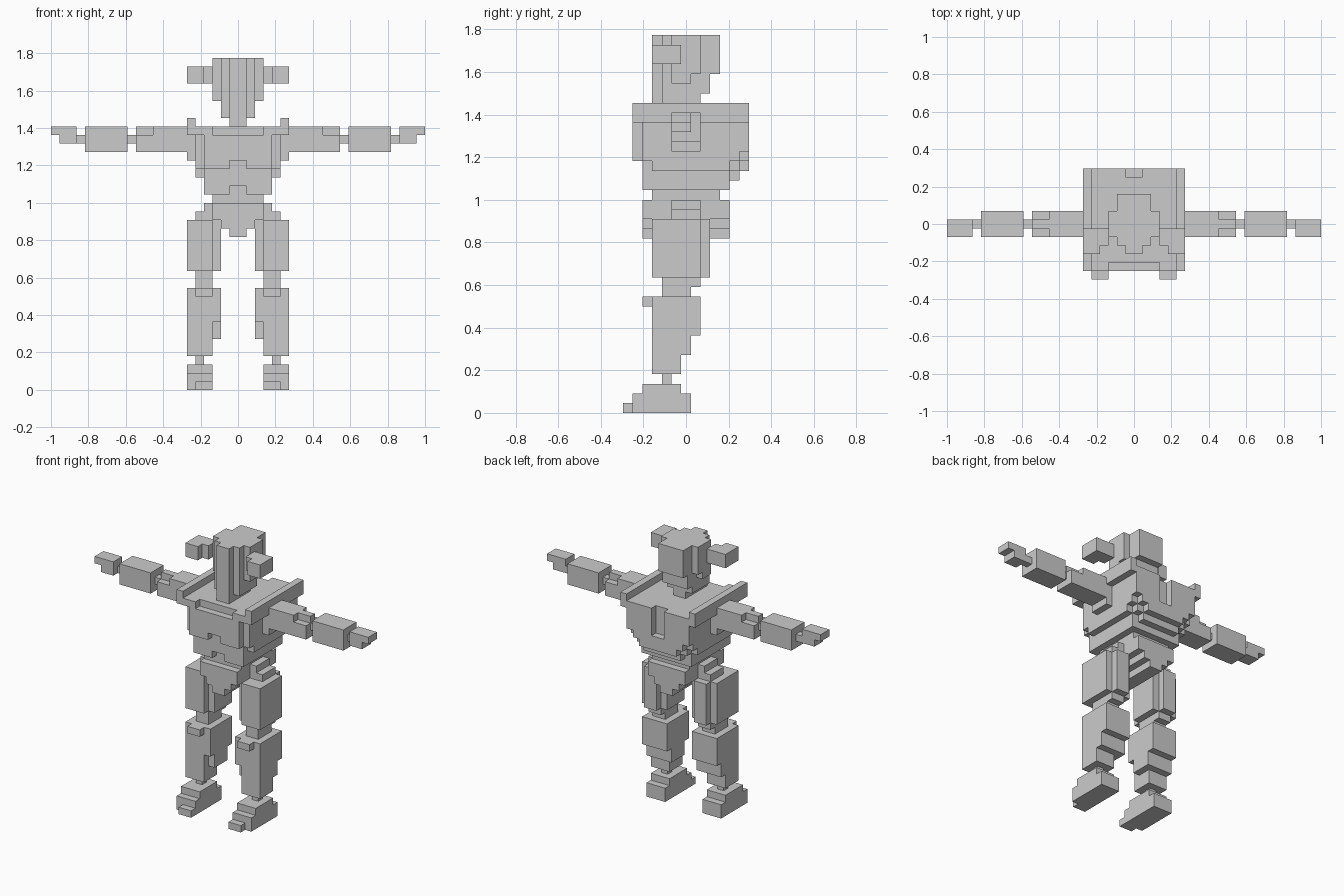
import bpy
import bmesh
from mathutils import Vector

cube = bpy.data.objects.get("Cube")
if cube:
    bpy.data.objects.remove(cube, do_unlink=True)

U = 1 / 22      # block size
MID = 6.5       # depth offset, in blocks

grey = bpy.data.materials.new("plain_grey")
grey.use_nodes = True
grey.diffuse_color = (0.6, 0.6, 0.6, 1)
grey.node_tree.nodes["Principled BSDF"].inputs["Base Color"].default_value = (0.6, 0.6, 0.6, 1)

AXES = [Vector(a) for a in ((1, 0, 0), (0, 1, 0), (0, 0, 1))]


def blocks(box):
    """Cells inside a box given as x, depth and height ranges."""
    x0, x1, y0, y1, z0, z1 = box
    return {(x, y, z) for x in range(x0, x1) for y in range(y0, y1) for z in range(z0, z1)}


def centred(half, y0, y1, z0, z1):
    return (-half, half, y0, y1, z0, z1)


def part(name, boxes, cuts=(), side=1):
    """Join the boxes, carve the cuts and keep only the outer skin."""
    cells = set().union(*map(blocks, boxes))
    for cut in cuts:
        cells -= blocks(cut)
    if side < 0:
        cells = {(-x - 1, y, z) for x, y, z in cells}
    bm = bmesh.new()
    for cell in cells:
        c = Vector(cell)
        for i in range(3):
            a, b, n = AXES[(i + 1) % 3], AXES[(i + 2) % 3], AXES[i]
            for sign in (1, -1):
                if tuple(int(v) for v in c + n * sign) in cells:
                    continue
                o = c + n if sign > 0 else c
                ring = [o, o + a, o + a + b, o + b][::sign]
                bm.faces.new([bm.verts.new(((p.x) * U, (p.y - MID) * U, p.z * U)) for p in ring])
    bmesh.ops.remove_doubles(bm, verts=bm.verts, dist=U / 10)
    bmesh.ops.dissolve_limit(bm, angle_limit=0.01, verts=bm.verts, edges=bm.edges)
    mesh = bpy.data.meshes.new(name)
    bm.to_mesh(mesh)
    bm.free()
    mesh.materials.append(grey)
    bpy.context.collection.objects.link(bpy.data.objects.new(name, mesh))


# Head with a raised face ridge, and the neck
part("head", [
    centred(3, 5, 7, 34, 39), centred(3, 7, 8, 35, 39),
    centred(2, 4, 10, 35, 39), centred(2, 4, 9, 33, 35), centred(2, 4, 8, 32, 33),
    centred(1, 3, 4, 32, 39)])
part("neck", [centred(1, 3, 8, 31, 32)])

# Torso narrowing downward, with a collar recess and a spine groove
part("torso", [
    centred(6, 1, 13, 30, 31), (-6, -5, 1, 13, 31, 32), (5, 6, 1, 13, 31, 32),
    centred(5, 2, 13, 27, 30), centred(4, 1, 2, 26, 30),
    centred(5, 2, 12, 26, 27), centred(4, 12, 13, 26, 27),
    centred(5, 3, 11, 25, 26), centred(4, 2, 12, 25, 26), centred(3, 12, 13, 25, 26),
    centred(4, 2, 11, 23, 25), centred(3, 11, 12, 24, 25),
    centred(3, 3, 10, 22, 23)],
    [centred(3, 1, 2, 30, 31), centred(1, 12, 13, 27, 31),
     centred(1, 1, 2, 26, 27), centred(1, 2, 3, 23, 24)])

# Hips tapering to a wedge
part("hips", [
    centred(3, 2, 11, 20, 22), centred(2, 2, 11, 19, 20), centred(1, 2, 11, 18, 19)])

# Paired parts
for side, label in ((1, "left"), (-1, "right")):
    def pair(name, boxes, cuts=()):
        part(label + "_" + name, boxes, cuts, side)

    pair("ear", [(4, 6, 3, 6, 36, 38), (3, 4, 4, 6, 36, 38)])
    pair("shoulder", [(5, 6, 5, 8, 27, 30)])
    pair("upper_arm", [
        (6, 10, 5, 8, 28, 31), (10, 12, 6, 7, 28, 31), (10, 12, 5, 8, 28, 30)])
    pair("elbow", [(12, 13, 6, 7, 29, 30)])
    pair("forearm", [(13, 18, 5, 8, 28, 31)])
    pair("wrist", [(18, 19, 6, 7, 29, 30)])
    pair("hand", [(19, 22, 5, 7, 30, 31), (19, 21, 5, 7, 29, 30)])
    pair("hip_joint", [(3, 5, 5, 8, 20, 21), (3, 4, 5, 8, 21, 22)])
    pair("thigh", [(2, 6, 3, 8, 14, 20), (3, 5, 8, 9, 14, 20)], [(2, 3, 3, 4, 14, 20)])
    pair("knee", [(3, 5, 4, 8, 13, 14), (3, 5, 4, 7, 12, 13)])
    pair("knee_cap", [(3, 5, 2, 3, 11, 12)])
    pair("shin", [
        (2, 6, 3, 8, 8, 12), (2, 6, 4, 7, 6, 8), (3, 6, 3, 7, 6, 8), (3, 6, 3, 6, 4, 6)])
    pair("ankle", [(4, 5, 4, 5, 3, 4)])
    pair("foot", [
        (3, 6, 2, 6, 2, 3), (3, 6, 1, 7, 0, 2), (3, 5, 0, 1, 0, 1)])
